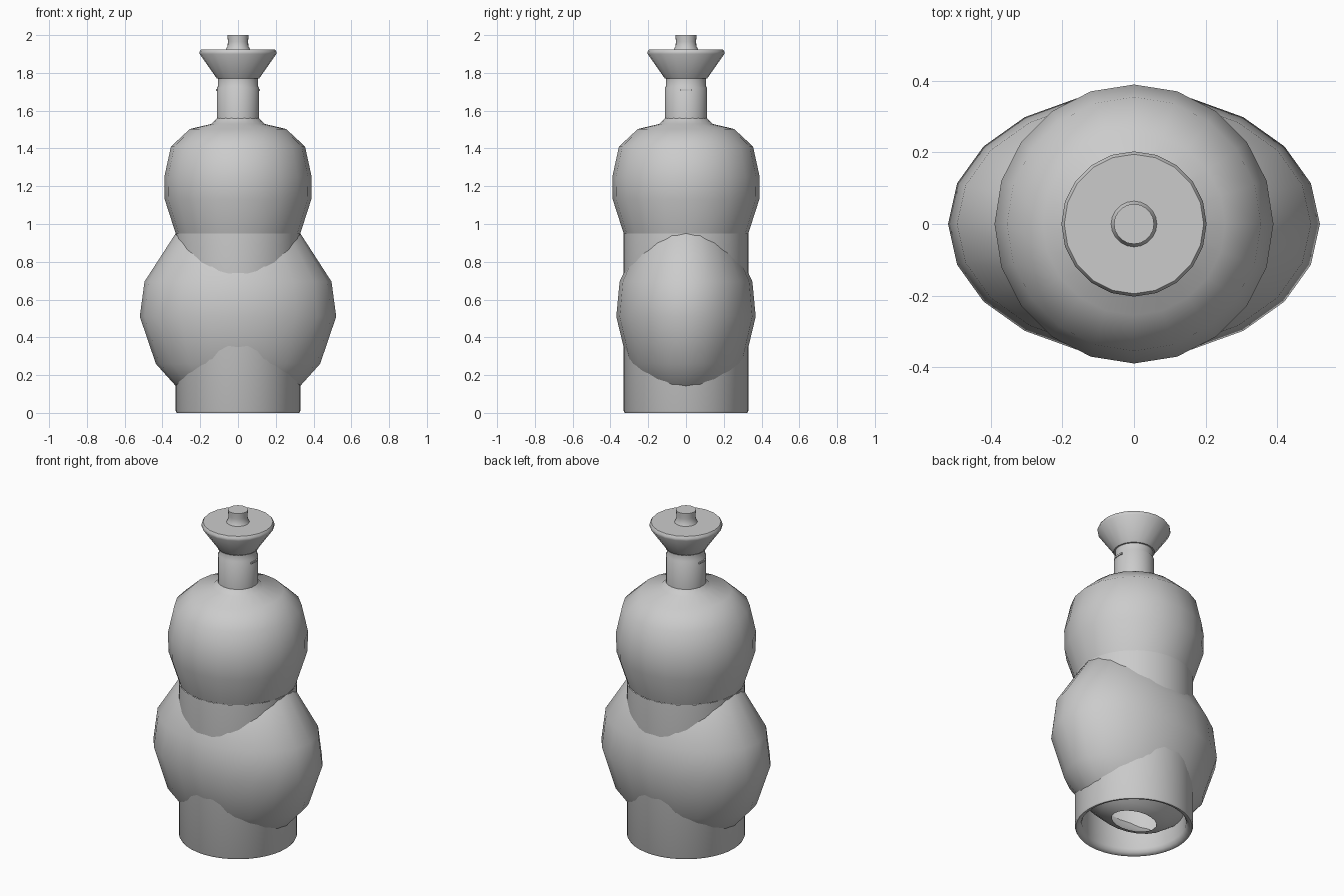
import bpy, bmesh, math

if "Cube" in bpy.data.objects:
    bpy.data.objects.remove(bpy.data.objects["Cube"])


def lathe(name, profile, sides, y_scale=1.0, angle=45):
    """Spin an (r, z) profile around z; r = 0 makes a pole."""
    bm = bmesh.new()
    rings = []
    for r, z in profile:
        if r == 0:
            rings.append([bm.verts.new((0, 0, z))])
        else:
            rings.append([bm.verts.new((r * math.cos(2 * math.pi * i / sides),
                                        r * math.sin(2 * math.pi * i / sides) * y_scale, z))
                          for i in range(sides)])
    for a, b in zip(rings, rings[1:]):
        for i in range(sides):
            j = (i + 1) % sides
            quad = [a[i % len(a)], a[j % len(a)], b[j % len(b)], b[i % len(b)]]
            bm.faces.new(list(dict.fromkeys(quad)))
    me = bpy.data.meshes.new(name)
    bm.to_mesh(me)
    bm.free()
    me.shade_smooth()
    me.set_sharp_from_angle(angle=math.radians(angle))
    ob = bpy.data.objects.new(name, me)
    bpy.context.collection.objects.link(ob)
    return ob


# Hollow base sleeve, inner wall first then bevelled lip and outer wall
lathe("base_sleeve", [(0.29, 0.30), (0.29, 0.03), (0.30, 0.01), (0.315, 0.0),
                      (0.325, 0.0), (0.33, 0.01), (0.33, 0.95)], 40)

# Wide lower bulb, flattened front to back, open underneath
lathe("lower_bulb", [(0.14, 0.04), (0.21, 0.06), (0.33, 0.143), (0.435, 0.26), (0.52, 0.51),
                     (0.495, 0.695), (0.33, 0.95), (0.18, 1.05), (0, 1.08)], 20, 0.71, 50)

# Round upper bulb with shoulder running into the neck
lathe("upper_bulb", [(0.33, 0.95), (0.388, 1.13), (0.39, 1.25), (0.355, 1.41),
                     (0.255, 1.503), (0.14, 1.53), (0.112, 1.56)], 20, 1, 50)
lathe("neck", [(0.112, 1.55), (0.112, 1.72), (0.106, 1.73), (0.106, 1.77), (0.115, 1.77)], 28)

# Funnel top and small flared stopper
lathe("funnel", [(0, 1.765), (0.112, 1.77), (0.203, 1.90), (0.203, 1.913),
                 (0.195, 1.925), (0, 1.925)], 20, 1, 35)
lathe("stopper", [(0.064, 1.925), (0.056, 1.94), (0.053, 1.965), (0.056, 1.99),
                  (0.056, 2.0), (0, 2.0)], 20)

# Slim lugs on both sides of the neck
for side, label in ((1, "right"), (-1, "left")):
    bpy.ops.mesh.primitive_cube_add(size=1, location=(side * 0.108, 0, 1.71))
    lug = bpy.context.object
    lug.name = label + "_neck_lug"
    lug.scale = (0.016, 0.06, 0.01)
